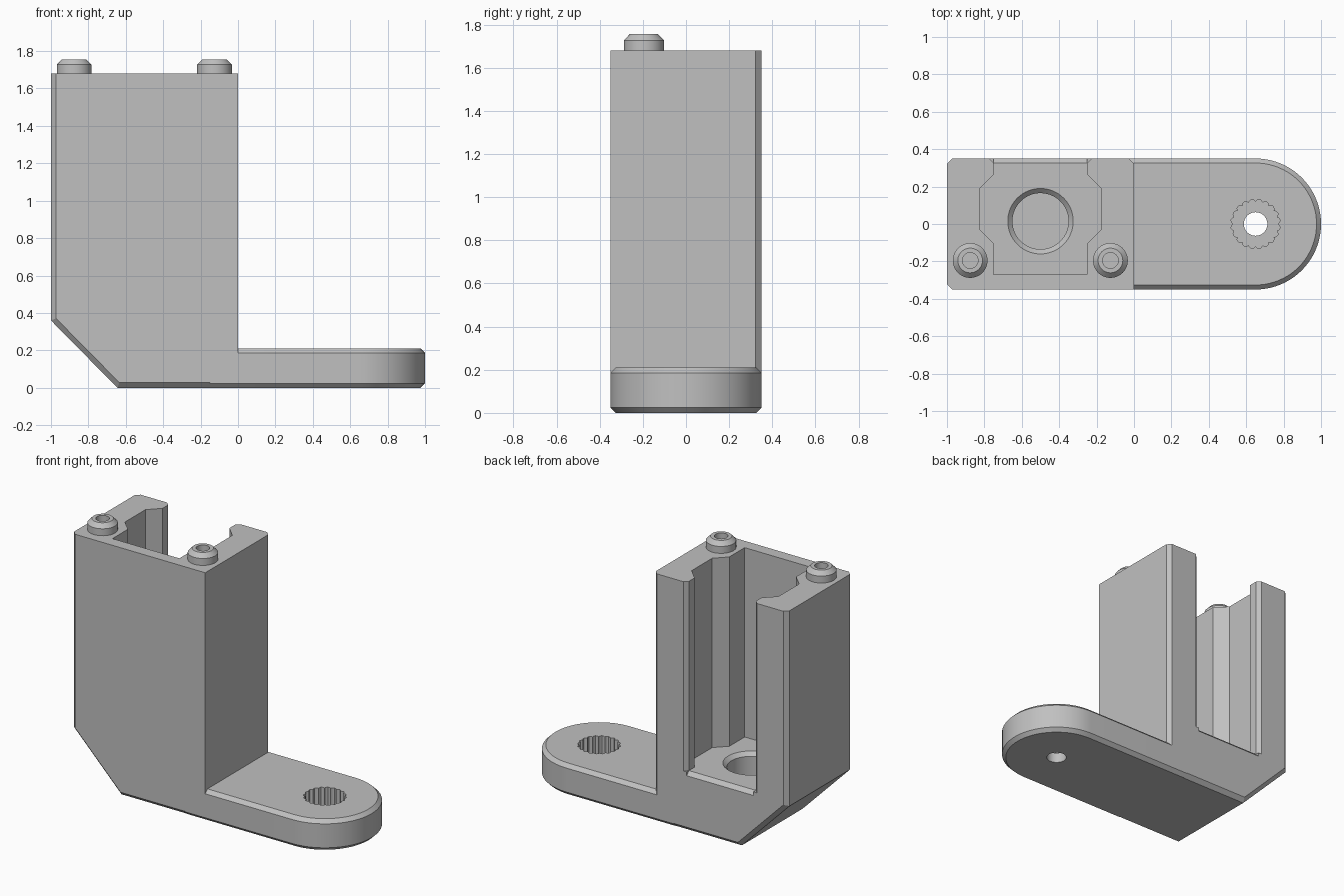
import bpy, bmesh
from math import sin, cos, pi

if "Cube" in bpy.data.objects:
    bpy.data.objects.remove(bpy.data.objects["Cube"])

grey = bpy.data.materials.new("plain grey")
grey.use_nodes = True
tone = (0.53, 0.53, 0.53, 1)
grey.diffuse_color = tone
grey.node_tree.nodes["Principled BSDF"].inputs["Base Color"].default_value = tone

HALF = 0.35      # half the depth of the bracket
TOP = 1.68       # top of the tower
CHAMFER = 0.027
ARM_X, ARM_TOP = 0.65, 0.21


def finish(name, bm):
    bmesh.ops.recalc_face_normals(bm, faces=bm.faces)
    mesh = bpy.data.meshes.new(name)
    bm.to_mesh(mesh)
    bm.free()
    mesh.materials.append(grey)
    ob = bpy.data.objects.new(name, mesh)
    bpy.context.collection.objects.link(ob)
    return ob


def prism(points, offset):
    """Extrude a flat outline along an offset vector."""
    bm = bmesh.new()
    face = bm.faces.new([bm.verts.new(p) for p in points])
    new = bmesh.ops.extrude_face_region(bm, geom=[face])["geom"]
    bmesh.ops.translate(bm, vec=offset,
                        verts=[v for v in new if isinstance(v, bmesh.types.BMVert)])
    bmesh.ops.recalc_face_normals(bm, faces=bm.faces)
    return bm


def chamfer(bm, rule, width=CHAMFER):
    edges = [e for e in bm.edges if rule(e.verts[0].co, e.verts[1].co)]
    bmesh.ops.bevel(bm, geom=edges, offset=width, segments=1, affect='EDGES')


def lathe(name, profile, x, y, steps=48):
    """Solid of revolution from (radius, height) pairs, capped at both ends."""
    bm = bmesh.new()
    rings = [[bm.verts.new((x + r * cos(2 * pi * i / steps),
                            y + r * sin(2 * pi * i / steps), z))
              for i in range(steps)] for r, z in profile]
    for low, high in zip(rings, rings[1:]):
        for i in range(steps):
            j = (i + 1) % steps
            bm.faces.new((low[i], low[j], high[j], high[i]))
    bm.faces.new(rings[0])
    bm.faces.new(rings[-1])
    return finish(name, bm)


def combine(target, tool, operation):
    mod = target.modifiers.new(tool.name, 'BOOLEAN')
    mod.operation, mod.solver, mod.object = operation, 'EXACT', tool
    bpy.context.view_layer.objects.active = target
    bpy.ops.object.modifier_apply(modifier=mod.name)
    bpy.data.objects.remove(tool)


# Tower: side outline with a sloped lower corner
outline = [(-1, 0.36), (-0.645, 0), (0, 0), (0, TOP), (-1, TOP)]
bm = prism([(x, -HALF, z) for x, z in outline], (0, 2 * HALF, 0))


def tower_edge(a, b):
    if abs(a.y - b.y) > 0.01:
        return False
    if min(a.z, b.z) > TOP - 0.01:
        return False
    return min(a.x, b.x) < -0.01 or a.y > 0


chamfer(bm, tower_edge)
bracket = finish("bracket", bm)

# Arm: plate with a round end
turn = [-pi / 2 + pi * i / 40 for i in range(41)]
plan = [(ARM_X + HALF * cos(t), HALF * sin(t), 0) for t in turn]
bm = prism([(-0.15, -HALF, 0)] + plan + [(-0.15, HALF, 0)], (0, 0, ARM_TOP))
chamfer(bm, lambda a, b: abs(a.z - b.z) < 0.01 and max(a.x, b.x) > 0, 0.024)
combine(bracket, finish("arm", bm), 'UNION')

# Slot open to the back, with a wider middle and flared mouth
side = [(0.25, -0.27), (0.25, -0.105), (0.325, -0.03), (0.325, 0.19),
        (0.25, 0.265), (0.25, 0.325), (0.295, 0.37)]
mirrored = [(-x, y) for x, y in reversed(side)]
bm = prism([(x - 0.5, y, 0.4) for x, y in side + mirrored], (0, 0, 2))
combine(bracket, finish("slot", bm), 'DIFFERENCE')

# Chamfer on the back edge of the slot floor
wedge = [(0.32, 0.405), (0.32, 0.5), (0.4, 0.5), (0.4, 0.325)]
bm = prism([(-0.75, y, z) for y, z in wedge], (0.5, 0, 0))
combine(bracket, finish("sill", bm), 'DIFFERENCE')

# Blind round socket in the slot floor
combine(bracket, lathe("socket", [(0.15, 0.15), (0.15, 0.375), (0.185, 0.41)],
                       -0.5, 0.015, 64), 'DIFFERENCE')

# Fluted recess and through hole in the arm
teeth, per = 20, 4
flutes = []
for i in range(teeth * per):
    t = 2 * pi * i / (teeth * per)
    r = 0.12 + 0.013 * abs(sin(t * teeth / 2))
    flutes.append((ARM_X + r * cos(t), r * sin(t), 0.07))
combine(bracket, finish("fluted_recess", prism(flutes, (0, 0, 0.3))), 'DIFFERENCE')
combine(bracket, lathe("through_hole", [(0.063, -0.1), (0.063, 0.3)], ARM_X, 0),
        'DIFFERENCE')

# Pegs on the tower top, each with a small recess
peg = [(0.093, TOP - 0.02), (0.093, 1.727), (0.066, 1.755), (0.042, 1.755), (0.042, 1.70)]
pegs = [lathe(name, peg, x, -0.195) for name, x in
        (("right_peg", -0.876), ("left_peg", -0.126))]

for ob in [bracket] + pegs:
    bpy.ops.object.select_all(action='DESELECT')
    ob.select_set(True)
    bpy.context.view_layer.objects.active = ob
    bpy.ops.object.shade_smooth_by_angle(angle=0.35)
